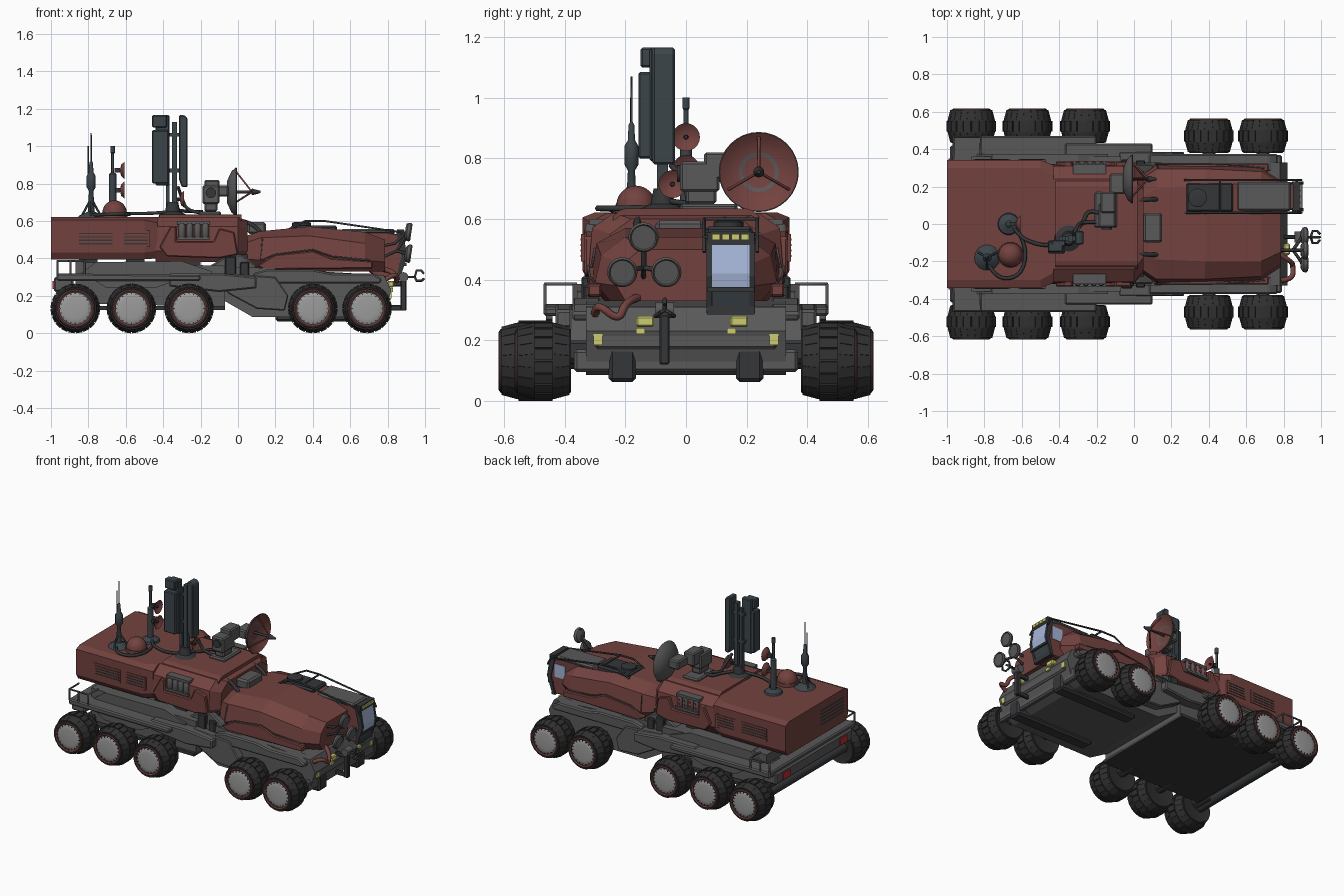
import bpy, bmesh, math
from mathutils import Vector, Matrix

def mat(name, *c):
    m = bpy.data.materials.new(name)
    m.diffuse_color = (*c, 1)
    return m

RED = mat("red_paint", .17, .055, .05)
GREY = mat("chassis_grey", .10, .10, .10)
DARK = mat("dark_metal", .035, .037, .04)
TYRE = mat("rubber", .03, .03, .03)
HUB = mat("hub_grey", .33, .33, .33)
STEEL = mat("mast_steel", .045, .06, .068)
GLASS = mat("glass", .38, .46, .68)
LAMP = mat("lamp_yellow", .6, .6, .16)
TAIL = mat("tail_red", .5, .03, .03)

def make(name, bm, m, mirror=False, bevel=0, smooth=False):
    bmesh.ops.recalc_face_normals(bm, faces=bm.faces)
    if smooth:
        for f in bm.faces:
            f.smooth = True
        for e in bm.edges:
            e.smooth = e.calc_face_angle(9) < math.radians(35)
    me = bpy.data.meshes.new(name)
    bm.to_mesh(me)
    bm.free()
    me.materials.append(m)
    ob = bpy.data.objects.new(name, me)
    bpy.context.collection.objects.link(ob)
    if bevel:
        b = ob.modifiers.new("bevel", 'BEVEL')
        b.width, b.segments = bevel, 1
    if mirror:
        ob.modifiers.new("mirror", 'MIRROR').use_axis = (False, True, False)
    return ob

def add_box(bm, x0, x1, y0, y1, z0, z1):
    M = Matrix.Translation(((x0+x1)/2, (y0+y1)/2, (z0+z1)/2)) @ Matrix.Diagonal((x1-x0, y1-y0, z1-z0, 1))
    bmesh.ops.create_cube(bm, size=1, matrix=M)

def boxes(name, dims, m, mirror=False, bevel=0):
    bm = bmesh.new()
    for d in dims:
        add_box(bm, *d)
    return make(name, bm, m, mirror, bevel)

def loft(name, rings, m, mirror=False, bevel=0, smooth=False):
    bm = bmesh.new()
    rows = [[bm.verts.new(p) for p in r] for r in rings]
    n = len(rows[0])
    for a, b in zip(rows, rows[1:]):
        for i in range(n):
            bm.faces.new((a[i], a[(i+1) % n], b[(i+1) % n], b[i]))
    bm.faces.new(rows[0])
    bm.faces.new(rows[-1])
    bmesh.ops.remove_doubles(bm, verts=bm.verts, dist=1e-5)
    return make(name, bm, m, mirror, bevel, smooth)

def prism(name, pts, y0, y1, m, mirror=False, bevel=0):
    return loft(name, [[(x, y, z) for x, z in pts] for y in (y0, y1)], m, mirror, bevel)

def lathe(name, prof, loc, axis, m, seg=24, mirror=False):
    q = Vector((0, 0, 1)).rotation_difference(Vector(axis))
    ring = lambda r, h: [Vector(loc) + q @ Vector((max(r, 1e-7)*math.cos(2*math.pi*i/seg),
                         max(r, 1e-7)*math.sin(2*math.pi*i/seg), h)) for i in range(seg)]
    return loft(name, [ring(r, h) for r, h in prof], m, mirror, 0, True)

def tube(name, paths, r, m, soft=False, mirror=False):
    cu = bpy.data.curves.new(name, 'CURVE')
    cu.dimensions, cu.bevel_depth, cu.bevel_resolution, cu.use_fill_caps = '3D', r, 1, True
    if mirror:
        paths = paths + [[(x, -y, z) for x, y, z in p] for p in paths]
    for p in paths:
        s = cu.splines.new('NURBS' if soft else 'POLY')
        s.points.add(len(p)-1)
        for sp, c in zip(s.points, p):
            sp.co = (*c, 1)
        if soft:
            s.order_u, s.use_endpoint_u, s.resolution_u = 3, True, 5
    cu.materials.append(m)
    bpy.context.collection.objects.link(bpy.data.objects.new(name, cu))

def hull(name, secs, m):
    # each section: x, then (half width, z) from roof edge down to floor edge
    return loft(name, [[(x, w, z) for w, z in p] + [(x, -w, z) for w, z in reversed(p)] for x, *p in secs], m)

# wheels: one master set, linked for all ten
tyre = lathe("tyre", [(.085, -.086), (.104, -.09), (.117, -.066), (.127, -.03), (.127, .03), (.117, .066), (.104, .09), (.085, .086)],
             (0, 0, 0), (0, -1, 0), TYRE, 32)
bm = bmesh.new()
for i in range(20):
    for k, (y0, y1, r, tilt) in enumerate(((-.086, -.036, .119, .27), (-.029, .029, .132, 0), (.036, .086, .119, -.27))):
        n = len(bm.verts)
        add_box(bm, -.0175, .0175, y0, y1, r-.018, r)
        bm.verts.ensure_lookup_table()
        for v in bm.verts[n:]:
            v.co.z += tilt*(v.co.y-(y0+y1)/2)
        R = Matrix.Rotation(2*math.pi*(i + .5*(k % 2))/20, 3, 'Y')
        bmesh.ops.rotate(bm, verts=bm.verts[n:], cent=(0, 0, 0), matrix=R)
tread = make("tyre_tread", bm, TYRE)
rim = lathe("rim_ring", [(.101, .06), (.101, .092), (.095, .095), (.089, .09), (.089, .06)], (0, 0, 0), (0, -1, 0), RED, 32)
hub = lathe("hub_cap", [(.09, -.085), (.09, .082), (.08, .088), (.055, .091), (0, .092)], (0, 0, 0), (0, -1, 0), HUB, 32)
bm = bmesh.new()
for i in range(20):
    c, s = .079*math.cos(math.pi*i/10), .079*math.sin(math.pi*i/10)
    add_box(bm, c-.003, c+.003, -.091, -.085, s-.003, s+.003)
bolts = make("hub_bolts", bm, DARK)
first = True
for x, y in [(-.87, .523), (-.57, .523), (-.262, .523), (.40, .47), (.69, .47)]:
    for s in (-1, 1):
        for part in (tyre, tread, rim, hub, bolts):
            ob = part if first else bpy.data.objects.new(part.name, part.data)
            if not first:
                bpy.context.collection.objects.link(ob)
            ob.location = (x, s*y, .132)
            ob.rotation_euler.z = 0 if s < 0 else math.pi
        first = False
    lathe("axle_stub", [(.03, .3), (.03, y-.06)], (x, 0, .15), (0, 1, 0), DARK, 16, True)
    boxes("suspension_arm", [(x-.035, x+.035, .3, y-.08, .13, .2)], DARK, True, .01)
lathe("rear_axle", [(.03, -.45), (.03, .45)], (-.9, 0, .135), (0, 1, 0), DARK, 16)

# chassis
prism("rear_chassis", [(-.87, .16), (-.07, .14), (-.07, .36), (-.87, .38)], -.36, .36, GREY)
prism("rear_deck", [(-.97, .28), (-.2, .28), (-.2, .31), (-.97, .32)], -.47, .47, GREY, bevel=.008)
prism("mid_deck", [(-.37, .25), (-.1, .22), (.1, .24), (.1, .30), (-.1, .32), (-.37, .32)], -.43, .43, GREY, bevel=.008)
prism("mid_hump", [(-.15, .3), (.1, .3), (.1, .36), (.02, .42), (-.05, .42), (-.15, .36)], -.32, .32, GREY, bevel=.008)
prism("front_chassis", [(-.12, .2), (.08, .085), (.7, .085), (.79, .13), (.82, .23), (.78, .31), (.1, .35), (-.12, .35)], -.33, .33, GREY)
prism("front_fender", [(.08, .265), (.76, .265), (.77, .29), (.72, .32), (.5, .32), (.4, .34), (.15, .34), (.08, .32)], .28, .375, GREY, True, .008)
prism("deck_step", [(-.84, .32), (-.76, .38), (-.3, .385), (-.14, .33), (-.14, .3), (-.84, .3)], .29, .375, GREY, True)
prism("deck_side_plate", [(-.78, .29), (-.7, .31), (-.42, .31), (-.36, .27), (-.45, .24), (-.7, .24)], .44, .462, GREY, True)
prism("side_skirt", [(-.1, .27), (-.05, .21), (.1, .13), (.25, .12), (.27, .2), (.2, .3), (-.08, .32)], .32, .385, GREY, True, .006)
boxes("side_locker", [(-.07, -.01, .31, .345, .3, .41), (.01, .06, .31, .34, .3, .38)], DARK, True, .006)
boxes("belly_plate", [(-.84, -.07, -.38, .38, .125, .145)], DARK)
boxes("skid", [(.2, .8, .165, .255, .062, .18)], DARK, True, .012)
boxes("front_bumper", [(.75, .79, -.37, .37, .095, .17), (.77, .815, -.3, .3, .17, .23)], GREY, bevel=.01)
boxes("rear_bumper", [(-.985, -.88, -.42, .42, .22, .30)], GREY, bevel=.01)
boxes("tail_lamp", [(-.992, -.98, .27, .35, .235, .28)], TAIL, True)
tube("deck_rail", [[(-.82, .36, .385), (-.82, .465, .385), (-.965, .465, .385), (-.965, .36, .385)]] +
     [[(x, .465, .31), (x, .465, .385)] for x in (-.965, -.895, -.82)], .006, GREY, mirror=True)
boxes("body_mount", [(x, x+.1, -.28, .28, .34, .42) for x in (-.85, -.6, -.3, -.05)], DARK)

# rear body
rear = [(.30, .622), (.342, .605), (.342, .43), (.32, .395)]
hull("rear_body", [(-1, *rear), (-.5, *rear), (-.43, (.26, .62), (.315, .59), (.315, .44), (.29, .40))], RED)
boxes("side_vent_frame", [(-.86, -.66, .33, .346, .46, .55), (-.62, -.47, .33, .346, .46, .55)], RED, True)
boxes("side_vent_slats", [(a, b, .34, .348, .475+.018*i, .482+.018*i) for a, b in ((-.85, -.67), (-.61, -.48)) for i in range(4)], DARK, True)
boxes("rear_grille", [(-1.0, -.99, .04, .30, .46+.024*i, .473+.024*i) for i in range(5)], DARK, True)

# middle body
m1 = [(.24, .62), (.31, .57), (.32, .44), (.28, .38)]
hull("mid_body", [(-.44, *m1), (0, *m1), (.05, (.18, .60), (.25, .55), (.26, .44), (.22, .38))], RED)
hull("mid_roof_plate", [(x, (.2, .635), (.22, .628), (.24, .61), (.24, .59)) for x in (-.42, .02)], RED)
prism("mid_side_armour", [(-.42, .46), (-.36, .57), (-.33, .57), (-.33, .49), (-.13, .49), (-.1, .56), (-.02, .54), (0, .42), (-.1, .4), (-.38, .41)], .29, .335, RED, True, .006)
for i in range(4):
    lathe("canister", [(.012, -.04), (.018, -.03), (.018, .03), (.012, .04)], (-.3+.042*i, .315, .545), (0, 0, 1), GREY, 12, True)
boxes("canister_rack", [(-.325, -.15, .25, .335, .5, .515), (-.325, -.15, .22, .32, .58, .6)], GREY, True)
boxes("canister_caps", [(-.308+.042*i, -.292+.042*i, .325, .336, a, a+.015) for i in range(4) for a in (.53, .56)], TAIL).scale.y = 1

# front body
hull("front_body", [
    (-.02, (.1, .50), (.2, .46), (.22, .40), (.18, .36)),
    (.12, (.19, .545), (.295, .51), (.315, .39), (.27, .335)),
    (.38, (.2, .57), (.295, .52), (.315, .39), (.27, .33)),
    (.68, (.2, .54), (.28, .48), (.30, .39), (.25, .33)),
    (.785, (.15, .50), (.21, .45), (.23, .38), (.2, .33))], RED)
prism("front_side_armour", [(.1, .36), (.2, .42), (.4, .44), (.5, .40), (.72, .385), (.72, .345), (.14, .34)], .28, .324, RED, True, .006)
tube("armour_trim", [[(.13, .3, .505), (.12, .322, .39), (.2, .322, .42), (.4, .322, .445), (.5, .318, .41), (.7, .3, .39)]], .004, GREY, mirror=True)
boxes("neck_joint", [(-.02, .1, -.2, .2, .36, .5)], DARK)
boxes("neck_hatch", [(.05, .15, -.1, .06, .53, .595)], GREY, bevel=.012)
tube("neck_hose", [[(-.02, y, .6), (.06, y*1.1, .61), (.12, y*1.1, .54)] for y in (-.15, .12)], .012, DARK, True)

# driver cab
prism("cab_pod", [(.45, .5), (.52, .55), (.8, .54), (.87, .525), (.895, .41), (.85, .29), (.74, .3)], .075, .22, RED, bevel=.006)
prism("cab_frame_post", [(.845, .55), (.885, .525), (.905, .41), (.865, .29), (.845, .29), (.875, .41), (.85, .52)], .21, .228, DARK)
prism("cab_frame_post", [(.845, .55), (.885, .525), (.905, .41), (.865, .29), (.845, .29), (.875, .41), (.85, .52)], .068, .086, DARK)
boxes("cab_frame_bar", [(.85, .888, .07, .226, .515, .555), (.86, .9, .07, .226, .36, .375), (.845, .872, .07, .226, .285, .315)], DARK)
loft("windscreen", [[(x, y, z) for y in (.084, .212)] + [(x-.02, y, z) for y in (.212, .084)] for x, z in ((.884, .52), (.901, .42), (.893, .372))], GLASS)
loft("lower_window", [[(x, y, z) for y in (.088, .21)] + [(x-.02, y, z) for y in (.21, .088)] for x, z in ((.888, .36), (.872, .315))], STEEL)
boxes("side_window", [(.77, .85, .215, .224, .41, .5)], GLASS)
boxes("cab_roof_lamp", [(.87, .894, .086+.032*i, .112+.032*i, .53, .55) for i in range(4)], LAMP)
boxes("roof_hatch", [(.28, .53, .065, .22, .53, .575)], DARK, bevel=.01)
boxes("cab_roof_plate", [(.55, .84, .07, .225, .53, .558)], GREY, bevel=.01)
lathe("hatch_ring", [(.05, 0), (.05, .02), (.035, .025), (0, .02)], (.34, .14, .57), (0, 0, 1), DARK, 20)
tube("roof_rail", [[(.27, y, .555), (.36, y, .6), (.46, y, .6), (.87, y, .54), (.895, y, .49)] for y in (.06, .235)] +
     [[(x, .06, z), (x, .235, z)] for x, z in ((.46, .6), (.87, .54))], .006, DARK)

# front lights, mirrors and gripper
boxes("headlamp", [(.80, .835, a, a+.06, .245, .28) for a in (-.165, .145)], LAMP, bevel=.006)
boxes("small_lamp", [(.77, .82, .275, .305, .185, .22), (.80, .83, .135, .165, .22, .24)], LAMP, True)
for y, z in ((-.14, .54), (-.21, .425), (-.065, .425)):
    lathe("round_lamp", [(.03, -.022), (.046, -.012), (.05, .004), (.044, .012), (.04, .006), (0, .006)], (.915, y, z), (1, 0, -.15), GREY, 20)
tube("lamp_arm", [[(.74, -.14, .46), (.84, -.14, .48), (.9, -.14, .54)], [(.76, -.14, .4), (.85, -.14, .44), (.9, -.21, .425)],
     [(.85, -.14, .44), (.9, -.065, .425)], [(.85, -.14, .44), (.9, -.14, .53), (.91, -.14, .585)]], .009, DARK)
tube("front_hose", [[(.78, -.3, .28), (.85, -.3, .33), (.85, -.22, .26), (.84, -.2, .33), (.78, -.16, .34)]], .014, RED, True)
boxes("gripper_post", [(.87, .90, -.088, -.055, .12, .32), (.8, .88, -.08, -.06, .12, .15), (.8, .88, -.08, -.06, .25, .28)], DARK, bevel=.005)
lathe("gripper_joint", [(.026, -.03), (.026, .03)], (.885, -.07, .3), (0, 1, 0), GREY, 16)
tube("gripper_claw", [[(.885, -.07, .3), (.945, -.07, .3)]] +
     [[(.945, -.07, .3), (.955, -.07+a, .3+b), (.98, -.07+a, .3+b), (.994, -.07+a*.5, .3+b*.5)] for a, b in ((0, .035), (.032, -.02), (-.032, -.02))], .007, DARK)

# large dish on its mount
D = Vector((-.03, .24, .755))
lathe("dish_back", [(0, -.03), (.06, -.028), (.11, -.005), (.132, .02), (.128, .022), (.1, -.002), (0, -.02)], D, (1, 0, 0), GREY, 32)
lathe("dish_front", [(0, -.014), (.06, -.01), (.1, .003), (.129, .024), (.12, .012), (.1, -.004), (0, -.022)], D, (1, 0, 0), RED, 32)
tube("dish_feed_legs", [[D + Vector((.015, .115*math.cos(a), .115*math.sin(a))), D + Vector((.105, 0, 0))] for a in (math.pi/2, 3.665, 5.76)], .005, RED)
lathe("dish_feed", [(.008, -.02), (.008, .1), (.018, .105), (.006, .15)], D, (1, 0, 0), DARK, 12)
boxes("dish_mount", [(-.21, -.09, -.02, .17, .625, .65), (-.18, -.11, 0, .1, .65, .72), (-.19, -.10, -.02, .11, .69, .79),
       (-.18, -.1, .06, .17, .73, .82), (-.13, -.05, .16, .27, .73, .79)], GREY, bevel=.008)
lathe("mount_pivot", [(.028, -.075), (.028, .075)], (-.145, .045, .75), (0, 1, 0), DARK, 16)

# mast tower with two panels
boxes("tower_panel_rear", [(-.46, -.37, -.157, -.088, .8, 1.085), (-.46, -.38, -.15, -.1, 1.1, 1.165), (-.44, -.365, -.12, -.085, .79, 1.165)], STEEL, bevel=.006)
prism("tower_panel_front", [(-.315, .82), (-.3, .78), (-.27, .78), (-.27, 1.15), (-.285, 1.165), (-.315, 1.165)], -.11, -.037, STEEL, bevel=.006)
boxes("tower_post", [(-.352, -.325, -.095, -.06, .62, 1.13), (-.385, -.365, -.09, -.065, .64, 1.1)] + [(-.4, -.3, -.09, -.065, z, z+.02) for z in (.86, 1.05)], STEEL)
lathe("tower_base", [(.075, .62), (.07, .635), (.04, .65), (.03, .7), (0, .7)], (-.35, -.077, 0), (0, 0, 1), DARK, 16)

# small relay dishes, dome and antennas on the roof
for p in ((-.62, 0, .87), (-.62, 0, .765), (-.3, -.045, .715)):
    lathe("relay_dish", [(0, -.012), (.03, -.005), (.046, .012), (.03, 0), (0, -.006)], p, (1, 0, 0), RED, 20)
    lathe("relay_dish_feed", [(.012, -.03), (.006, .01)], p, (1, 0, 0), DARK, 10)
lathe("relay_mast", [(.06, .62), (.055, .635), (.02, .65), (.02, .85), (.008, .86), (.008, .96), (.012, .965), (.012, 1.0), (0, 1.0)], (-.67, 0, 0), (0, 0, 1), STEEL, 14)
boxes("relay_brackets", [(-.66, -.63, -.012, .012, z-.012, z+.012) for z in (.765, .87)], DARK)
lathe("radar_dome", [(.07, .62), (.07, .645)] + [(.065*math.cos(a*math.pi/12), .645+.065*math.sin(a*math.pi/12)) for a in range(7)], (-.66, -.165, 0), (0, 0, 1), RED, 24)
lathe("whip_antenna", [(.07, .62), (.065, .628), (.018, .65), (.012, .76), (.024, .78), (.024, .84), (.012, .86), (.01, .91), (.004, .92), (.003, 1.07), (0, 1.07)],
      (-.785, -.18, 0), (0, 0, 1), STEEL, 14)
tube("second_whip", [[(-.79, -.18, .78), (-.8, -.18, .82), (-.8, -.18, 1.0)]], .004, STEEL)
tube("antenna_struts", [[(-.785+.06*math.cos(a), -.18+.06*math.sin(a), .625), (-.785, -.18, .72)] for a in (.5, 2.6, 4.7)], .006, STEEL)
tube("roof_cable", [[(-.67, .02, .635), (-.62, -.06, .64), (-.55, -.1, .64), (-.45, -.12, .64), (-.36, -.09, .65)],
     [(-.785, -.2, .63), (-.74, -.3, .635), (-.6, -.28, .635), (-.57, -.12, .635), (-.62, -.04, .635)],
     [(-.34, -.06, .66), (-.27, 0, .65), (-.25, .08, .65), (-.19, .06, .65)],
     [(-.32, -.05, .78), (-.3, .0, .72), (-.27, .01, .65), (-.2, .01, .645)]], .01, DARK, True)
